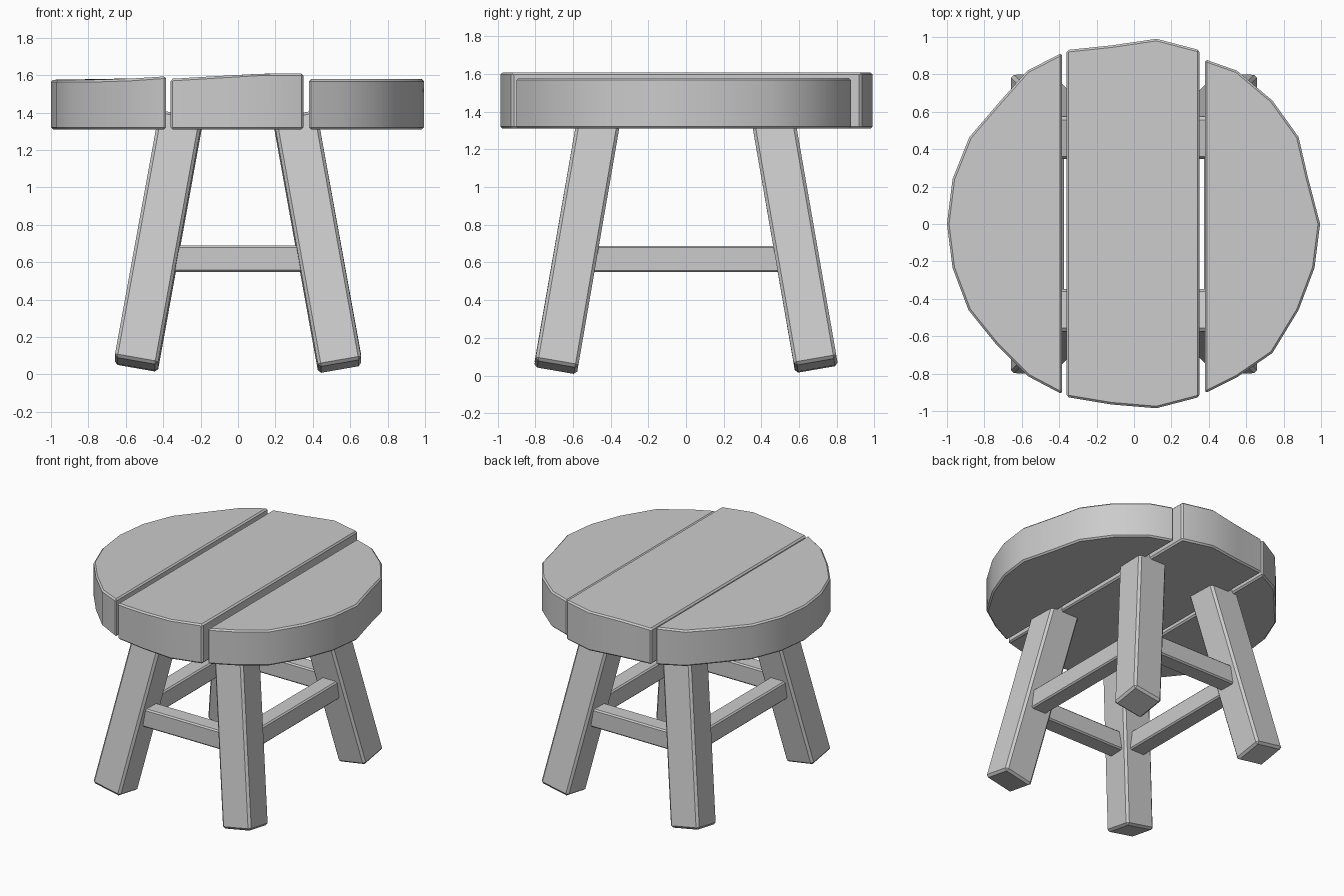
import bpy, bmesh
from mathutils import Vector, Matrix

if "Cube" in bpy.data.objects:
    bpy.data.objects.remove(bpy.data.objects["Cube"])


def finish(name, bm, bevel):
    # soften the hard edges with a small chamfer and create the object
    bmesh.ops.recalc_face_normals(bm, faces=bm.faces)
    edges = [e for e in bm.edges if e.calc_face_angle(0) > 0.75]
    bmesh.ops.bevel(bm, geom=edges, offset=bevel, segments=1, affect='EDGES')
    mesh = bpy.data.meshes.new(name)
    bm.to_mesh(mesh)
    bm.free()
    ob = bpy.data.objects.new(name, mesh)
    bpy.context.collection.objects.link(ob)
    bpy.ops.object.select_all(action='DESELECT')
    ob.select_set(True)
    bpy.context.view_layer.objects.active = ob
    bpy.ops.object.shade_smooth_by_angle(angle=0.55)
    return ob


def plank(name, outline, top):
    # extruded outline, top surface height varies gently across x
    bm = bmesh.new()
    low = [bm.verts.new((x, y, 1.31)) for x, y in outline]
    high = [bm.verts.new((x, y, top(x))) for x, y in outline]
    n = len(outline)
    bm.faces.new(low[::-1])
    bm.faces.new(high)
    for i in range(n):
        j = (i + 1) % n
        bm.faces.new((low[i], low[j], high[j], high[i]))
    finish(name, bm, 0.011)


def beam(name, a, b, w, d, bevel, side):
    # rectangular bar from a to b, cross-section aligned to the side vector
    a, b = Vector(a), Vector(b)
    z = (b - a).normalized()
    x = (side - z * side.dot(z)).normalized()
    y = z.cross(x)
    m = Matrix((x, y, z)).transposed().to_4x4()
    m.translation = (a + b) / 2
    bm = bmesh.new()
    bmesh.ops.create_cube(bm, size=1,
                          matrix=m @ Matrix.Diagonal((w, d, (b - a).length, 1)))
    finish(name, bm, bevel)


# seat planks
plank("seat_plank_left",
      [(-0.385, 0.915), (-0.57, 0.82), (-0.73, 0.64), (-0.88, 0.465),
       (-0.97, 0.24), (-1, 0), (-0.97, -0.235), (-0.885, -0.46),
       (-0.74, -0.64), (-0.565, -0.815), (-0.385, -0.91)],
      lambda x: 1.575 + max(0, x + 0.65) * 0.07)
plank("seat_plank_middle",
      [(-0.36, 0.93), (-0.36, -0.925), (-0.12, -0.965), (0.12, -0.985),
       (0.35, -0.925), (0.35, 0.93), (0.12, 0.99), (-0.12, 0.955)],
      lambda x: 1.58 + min(x + 0.36, 0.48) * 0.06)
plank("seat_plank_right",
      [(0.38, 0.88), (0.38, -0.905), (0.55, -0.82), (0.74, -0.69),
       (0.88, -0.46), (0.965, -0.235), (0.995, 0), (0.93, 0.25),
       (0.88, 0.465), (0.74, 0.66), (0.55, 0.82)],
      lambda x: 1.578)

# splayed legs, cut square to their length
for name, sx, sy, z in (("front_left_leg", -1, -1, 0.055),
                        ("front_right_leg", 1, -1, 0.043),
                        ("back_left_leg", -1, 1, 0.05),
                        ("back_right_leg", 1, 1, 0.055)):
    beam(name, (sx * 0.545, sy * 0.69, z), (sx * 0.305, sy * 0.46, 1.375),
         0.235, 0.23, 0.016, Vector((1, 0, 0)))

# stretchers between the legs
for name, s in (("front", -1), ("back", 1)):
    beam(name + "_stretcher", (-0.38, s * 0.59, 0.618), (0.38, s * 0.59, 0.618),
         0.14, 0.13, 0.01, Vector((0, 0, 1)))
for name, s in (("left", -1), ("right", 1)):
    beam(name + "_stretcher", (s * 0.44, -0.53, 0.618), (s * 0.44, 0.53, 0.618),
         0.14, 0.13, 0.01, Vector((0, 0, 1)))
